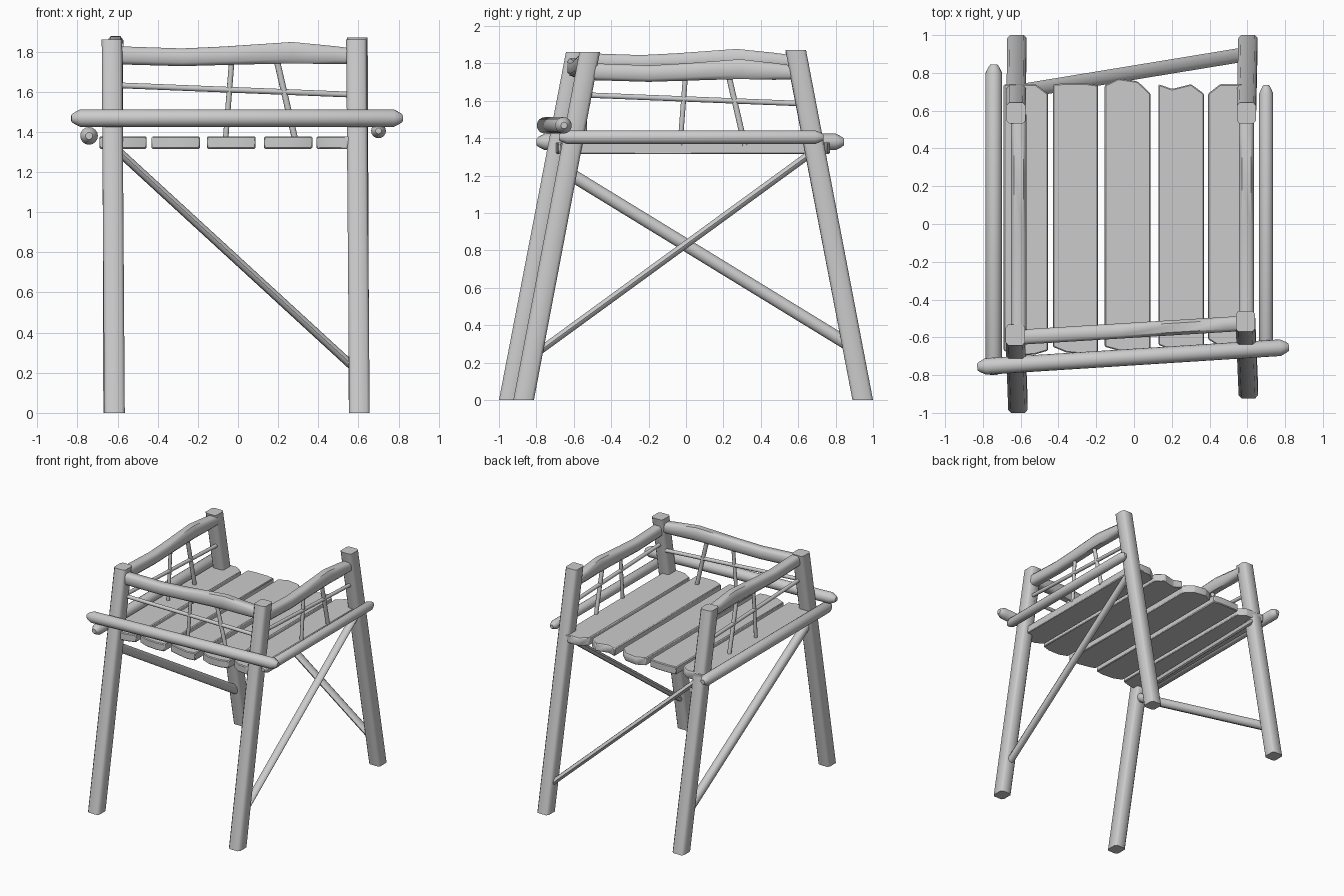
import bpy, bmesh
from math import cos, sin, pi
from mathutils import Vector

if "Cube" in bpy.data.objects:
    bpy.data.objects.remove(bpy.data.objects["Cube"])


def finish(name, bm, angle=40):
    bmesh.ops.recalc_face_normals(bm, faces=bm.faces)
    me = bpy.data.meshes.new(name)
    bm.to_mesh(me)
    bm.free()
    ob = bpy.data.objects.new(name, me)
    bpy.context.collection.objects.link(ob)
    bpy.ops.object.select_all(action='DESELECT')
    ob.select_set(True)
    bpy.context.view_layer.objects.active = ob
    bpy.ops.object.shade_smooth_by_angle(angle=angle * pi / 180)
    return ob


def circle(n=12):
    return [(cos(2 * pi * i / n), sin(2 * pi * i / n)) for i in range(n)]


def chamfered(c=0.85):
    return [(1, -c), (1, c), (c, 1), (-c, 1), (-1, c), (-1, -c), (-c, -1), (c, -1)]


def loft(name, pts, sizes, section, level=False, angle=40):
    """Sweep a section along points; sizes are (sideways, upward) half extents."""
    bm = bmesh.new()
    pts = [Vector(p) for p in pts]
    d = (pts[-1] - pts[0]).normalized()
    if level:
        u, v = Vector((1, 0, 0)), Vector((0, 1, 0))
    else:
        u = d.cross(Vector((0, 0, 1))).normalized()
        v = u.cross(d)
    rings = [[bm.verts.new(p + u * a * s + v * b * t) for a, b in section]
             for p, (s, t) in zip(pts, sizes)]
    n = len(section)
    for r, q in zip(rings, rings[1:]):
        for i in range(n):
            bm.faces.new((r[i], r[(i + 1) % n], q[(i + 1) % n], q[i]))
    bm.faces.new(rings[0])
    bm.faces.new(rings[-1])
    return finish(name, bm, angle)


def pole(name, a, b, r, flat=1.0, n=10):
    loft(name, [a, b], [(r * flat, r)] * 2, circle(n))


def log(name, a, b, r):
    # round log with whittled ends
    a, b = Vector(a), Vector(b)
    d = (b - a).normalized()
    ts = [a, a + d * .012, a + d * .045, b - d * .045, b - d * .012, b]
    loft(name, ts, [(r * k, r * k) for k in (.4, .62, 1, 1, .62, .4)], circle(16))


# Splayed legs, cut level at both ends
legs = {
    "front_left_leg": ((-.615, -.945), (-.628, -.587), 1.86),
    "front_right_leg": ((.605, -.868), (.59, -.515), 1.86),
    "back_left_leg": ((-.62, .945), (-.625, .587), 1.86),
    "back_right_leg": ((.603, .945), (.595, .587), 1.87),
}
for name, (b, t, h) in legs.items():
    pts = [Vector((*b, 0)).lerp(Vector((*t, h)), k) for k in (0, .45, .6, 1)]
    loft(name, pts, [(.051, .055)] * 4, chamfered(.72), level=True, angle=50)

# Seat planks with rough-sawn ends: x range, back profile, front profile
planks = [
    (-.69, -.455, (.74, .74, .74, .69), (-.67, -.70, -.69, -.67)),
    (-.43, -.19, (.74, .745, .745, .735), (-.65, -.68, -.69, -.68)),
    (-.155, .088, (.735, .77, .755, .69), (-.65, -.67, -.69, -.68)),
    (.13, .37, (.74, .715, .74, .69), (-.64, -.67, -.67, -.65)),
    (.392, .605, (.69, .74, .74, .735), (-.61, -.65, -.66, -.62)),
]
for k, (x0, x1, back, front) in enumerate(planks):
    bm = bmesh.new()
    xs = [x0 + (x1 - x0) * f for f in (0, .3, .72, 1)]
    outline = list(zip(xs, front)) + list(zip(xs, back))[::-1]
    face = bm.faces.new([bm.verts.new((x, y, 1.315)) for x, y in outline])
    ext = bmesh.ops.extrude_face_region(bm, geom=[face])
    for v in ext["geom"]:
        if isinstance(v, bmesh.types.BMVert):
            v.co.z = 1.378
    ob = finish(f"seat_plank_{k + 1}", bm)
    bev = ob.modifiers.new("edges", 'BEVEL')
    bev.width, bev.segments = .006, 1

# Seat frame logs
log("front_log", (-.83, -.757, 1.468), (.82, -.652, 1.468), .044)
log("left_log", (-.742, -.80, 1.38), (-.742, .845, 1.38), .044)
log("right_log", (.70, -.68, 1.405), (.70, .735, 1.405), .037)

# Wavy top rails on three sides: start, end, height offsets along the length
rails = {
    "front_top_rail": ((-.62, -.60, 1.782), (.60, -.525, 1.78), .040),
    "left_top_rail": ((-.61, -.56, 1.81), (-.61, .58, 1.81), .040),
    "right_top_rail": ((.595, -.50, 1.755), (.595, .58, 1.755), .040),
}
for name, (a, b, w) in rails.items():
    a, b = Vector(a), Vector(b)
    wave = [(0, 0, .045), (.28, -.01, .044), (.45, -.002, .046),
            (.73, .014, .053), (.9, .002, .045), (1, -.004, .036)]
    pts = [a.lerp(b, f) + Vector((0, 0, dz)) for f, dz, _ in wave]
    loft(name, pts, [(w, h) for _, _, h in wave], chamfered(.6), angle=50)

# Thin middle rail and three sticks per guard side
guards = {
    "front": lambda s, z: (s, -.562 + .062 * s, z),
    "left": lambda s, z: (-.61, s + .03, z),
    "right": lambda s, z: (.595, s + .03, z),
}
for side, at in guards.items():
    pole(side + "_middle_rail", at(-.60, 1.632), at(.58, 1.585), .015)
    sticks = [(-.37, -.37, .014), (-.03, -.062, .014), (.19, .285, .016)]
    for k, (top, low, r) in enumerate(sticks):
        pole(f"{side}_stick_{k + 1}", at(low, 1.36), at(top, 1.77), r)

# Diagonal braces on the back and both sides
pole("back_brace", (-.62, .70, 1.325), (.60, .90, .205), .021, 1.8)
pole("left_brace", (-.62, -.68, 1.245), (-.62, .88, .29), .036)
pole("right_brace", (.60, -.82, .235), (.60, .69, 1.335), .021, 1.5)
